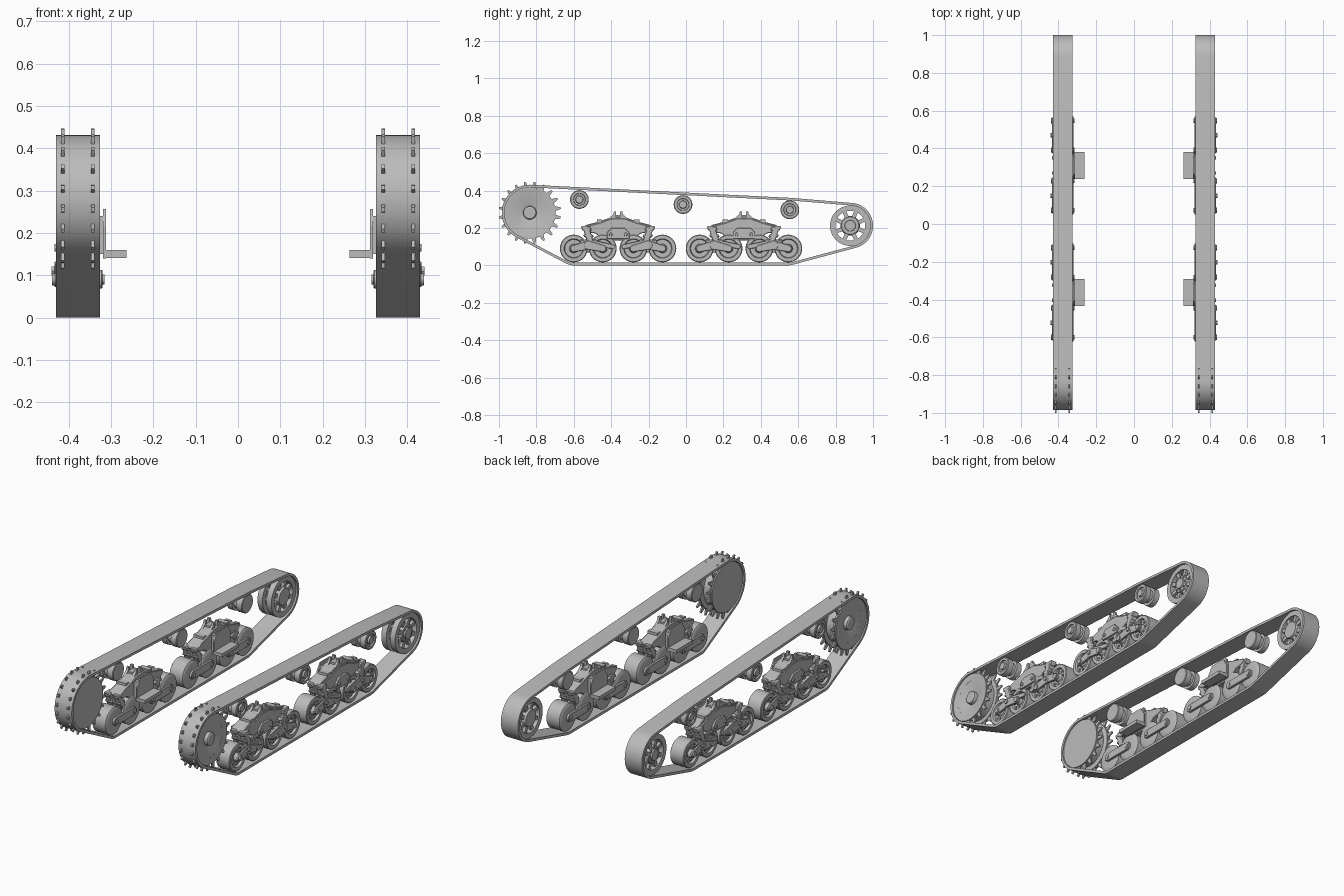
import bpy, bmesh, math
from math import sin, cos, pi, tau
from mathutils import Vector, geometry

cube = bpy.data.objects.get("Cube")
if cube:
    bpy.data.objects.remove(cube)

grey = bpy.data.materials.new("steel_grey")
grey.use_nodes = True
grey.diffuse_color = (0.5, 0.5, 0.5, 1)
grey.node_tree.nodes["Principled BSDF"].inputs["Base Color"].default_value = (0.5, 0.5, 0.5, 1)


def finish(name, bm, bevel=0):
    """Turn a left-side bmesh into an object mirrored to the right side."""
    bmesh.ops.recalc_face_normals(bm, faces=bm.faces)
    mesh = bpy.data.meshes.new(name)
    bm.to_mesh(mesh)
    bm.free()
    mesh.materials.append(grey)
    ob = bpy.data.objects.new(name, mesh)
    bpy.context.collection.objects.link(ob)
    if bevel:
        b = ob.modifiers.new("Bevel", 'BEVEL')
        b.width, b.segments = bevel, 1
    ob.modifiers.new("Mirror", 'MIRROR').use_mirror_merge = False
    bpy.ops.object.select_all(action='DESELECT')
    ob.select_set(True)
    bpy.context.view_layer.objects.active = ob
    bpy.ops.object.shade_smooth_by_angle(angle=math.radians(32))


def extrude(bm, pts, x0, x1):
    """Solid from a y-z outline between two x planes."""
    a, b = ([bm.verts.new((x, y, z)) for y, z in pts] for x in (x0, x1))
    bm.faces.new(a)
    bm.faces.new(b[::-1])
    for i in range(len(pts)):
        j = (i + 1) % len(pts)
        bm.faces.new((a[i], a[j], b[j], b[i]))


def box(bm, y, z, x0, x1):
    extrude(bm, [(y[0], z[0]), (y[1], z[0]), (y[1], z[1]), (y[0], z[1])], x0, x1)


def lathe(bm, c, profile, n=40, closed=False):
    """Revolve (x, radius) points around the x axis through c."""
    rings = []
    for x, r in profile:
        if r == 0:
            rings.append([bm.verts.new((x, *c))] * n)
        else:
            rings.append([bm.verts.new((x, c[0] + r * cos(tau * i / n), c[1] + r * sin(tau * i / n)))
                          for i in range(n)])
    pairs = list(zip(rings, rings[1:])) + ([(rings[-1], rings[0])] if closed else [])
    for p, q in pairs:
        for i in range(n):
            j = (i + 1) % n
            quad = list(dict.fromkeys((p[i], p[j], q[j], q[i])))
            bm.faces.new(quad)


def disc(bm, c, r, x0, x1, n=24):
    lathe(bm, c, [(x0, 0), (x0, r), (x1, r), (x1, 0)], n)


def hull(circles, n=32):
    """Convex outline wrapped round (y, z, radius) circles."""
    pts = [Vector((y + r * cos(tau * i / n), z + r * sin(tau * i / n)))
           for y, z, r in circles for i in range(n)]
    return [pts[i] for i in geometry.convex_hull_2d(pts)], geometry.convex_hull_2d(pts)


def polar(c, r, a):
    return c[0] + r * cos(a), c[1] + r * sin(a)


SPROCKET, IDLER = (-0.835, 0.281), (0.878, 0.212)
ROLLERS = [(-0.57, 0.352), (-0.016, 0.325), (0.555, 0.297)]
BOGIES = (-0.363, 0.31)
WHEELS = (-0.237, -0.082, 0.082, 0.237)
AXLE_Z = 0.09

# Track belt wrapped round all running wheels
n = 64
circles = [(*SPROCKET, 0.15), (*IDLER, 0.122), (BOGIES[0] - 0.237, AXLE_Z, 0.09),
           (BOGIES[1] + 0.237, AXLE_Z, 0.09)] + [(*r, 0.064) for r in ROLLERS]
outer, order = hull(circles, n)
inner = []
for k in order:
    y, z, r = circles[k // n]
    inner.append(polar((y, z), r - 0.014, tau * (k % n) / n))
bm = bmesh.new()
loops = [[bm.verts.new((x, *p)) for p in path]
         for x, path in ((0.326, outer), (0.43, outer), (0.43, inner), (0.326, inner))]
for p, q in zip(loops, loops[1:] + loops[:1]):
    for i in range(len(p)):
        j = (i + 1) % len(p)
        bm.faces.new((p[i], p[j], q[j], q[i]))
finish("track_belt", bm)

# Drive sprocket: dished drum with two toothed rings
bm = bmesh.new()
lathe(bm, SPROCKET, [(0.332, 0), (0.332, 0.134), (0.35, 0.134), (0.35, 0.11), (0.40, 0.11), (0.405, 0.134),
                     (0.424, 0.134), (0.424, 0.126), (0.402, 0.036), (0.42, 0.034), (0.424, 0.028), (0.424, 0)], 64)
finish("drive_sprocket", bm)
bm = bmesh.new()
for x in (0.343, 0.414):
    lathe(bm, SPROCKET, [(x - 0.004, 0.1), (x - 0.004, 0.138), (x + 0.004, 0.138), (x + 0.004, 0.1)], 60, True)
    for i in range(20):
        a = tau * (i + 0.5) / 20
        extrude(bm, [polar(SPROCKET, r, a + d) for r, d in
                     ((0.132, -0.1), (0.148, -0.065), (0.167, -0.03), (0.167, 0.03), (0.148, 0.065), (0.132, 0.1))],
                x - 0.004, x + 0.004)
finish("sprocket_teeth", bm)

# Rear idler: two spoked rims on one hub
bm = bmesh.new()
for x0, x1 in ((0.336, 0.366), (0.39, 0.42)):
    lathe(bm, IDLER, [(x0, 0.08), (x0, 0.108), (x1, 0.108), (x1, 0.08)], 48, True)
    for i in range(8):
        a = tau * (i + 0.5) / 8
        extrude(bm, [polar(IDLER, r, a + d) for r, d in
                     ((0.04, -0.28), (0.085, -0.12), (0.085, 0.12), (0.04, 0.28))], x0 + 0.007, x1 - 0.007)
finish("idler_wheel", bm)
bm = bmesh.new()
lathe(bm, IDLER, [(0.332, 0), (0.332, 0.045), (0.36, 0.052), (0.4, 0.052), (0.418, 0.046), (0.418, 0.03),
                  (0.426, 0.028), (0.426, 0)], 32)
for i in range(8):
    disc(bm, polar(IDLER, 0.038, tau * i / 8), 0.005, 0.415, 0.423, 6)
finish("idler_hub", bm)

# Return rollers
bm = bmesh.new()
for c in ROLLERS:
    lathe(bm, c, [(0.33, 0), (0.33, 0.046), (0.333, 0.05), (0.365, 0.05), (0.365, 0.036), (0.39, 0.036),
                  (0.39, 0.05), (0.421, 0.05), (0.424, 0.046), (0.424, 0.033), (0.416, 0.031), (0.416, 0.021),
                  (0.426, 0.019), (0.426, 0)])
finish("return_rollers", bm)

# Road wheels with dished faces, hub and lightening bosses
bm = bmesh.new()
for b in BOGIES:
    for w in WHEELS:
        c = (b + w, AXLE_Z)
        lathe(bm, c, [(0.333, 0), (0.333, 0.05), (0.336, 0.07), (0.339, 0.074), (0.417, 0.074), (0.42, 0.07),
                      (0.42, 0.052), (0.408, 0.048), (0.408, 0.024), (0.424, 0.02), (0.424, 0)])
        for i in range(8):
            disc(bm, polar(c, 0.037, tau * i / 8), 0.006, 0.405, 0.414, 8)
finish("road_wheels", bm)

# Wheel arms on both faces, axle caps and spring seats
arms, caps, seats = bmesh.new(), bmesh.new(), bmesh.new()
for b in BOGIES:
    for s in (-1, 1):
        y0, y1 = b + s * 0.082, b + s * 0.237
        ym = b + s * 0.16
        extrude(arms, hull([(y0, AXLE_Z, 0.022), (y1, AXLE_Z, 0.022)])[0], 0.32, 0.334)
        extrude(arms, hull([(y0, AXLE_Z, 0.018), (ym, 0.108, 0.024)])[0], 0.422, 0.434)
        extrude(arms, hull([(y1, AXLE_Z, 0.018), (ym, 0.108, 0.024)])[0], 0.421, 0.433)
        extrude(arms, hull([(b + s * 0.03, 0.1, 0.012), (ym, 0.125, 0.016)])[0], 0.395, 0.428)
        for y in (y0, y1):
            disc(caps, (y, AXLE_Z), 0.014, 0.43, 0.44, 12)
            disc(caps, (y, AXLE_Z), 0.012, 0.316, 0.322, 12)
        disc(caps, (ym, 0.11), 0.012, 0.43, 0.441, 6)
        box(seats, (ym - 0.045, ym + 0.045), (0.115, 0.138), 0.345, 0.425)
finish("wheel_arms", arms, 0.002)
finish("axle_caps", caps)
finish("spring_seats", seats, 0.004)

# Inclined spring columns with collars
bm = bmesh.new()
for b in BOGIES:
    for s in (-1, 1):
        for x0, x1 in ((0.34, 0.375), (0.39, 0.43)):
            for z0, z1, w in ((0.13, 0.205, 0.018), (0.15, 0.165, 0.026), (0.185, 0.21, 0.025)):
                y = [b + s * (0.15 + (z - 0.13) * 0.3) for z in (z0, z1)]
                extrude(bm, [(y[0] - w, z0), (y[0] + w, z0), (y[1] + w, z1), (y[1] - w, z1)], x0, x1)
finish("spring_columns", bm, 0.004)

# Rocker beam: arched body, ribs, top tabs and pivot cover
half = [(0.035, 0.258), (0.1, 0.235), (0.175, 0.215), (0.185, 0.2), (0.165, 0.186),
        (0.12, 0.178), (0.085, 0.15), (0.06, 0.14)]
beam, tabs, cover = bmesh.new(), bmesh.new(), bmesh.new()
for b in BOGIES:
    outline = [(b + y, z) for y, z in half] + [(b - y, z) for y, z in half[::-1]]
    extrude(beam, outline, 0.338, 0.41)
    extrude(beam, [(y, z - 0.008) for y, z in outline], 0.41, 0.418)
    for s in (-1, 1):
        for x in (0.35, 0.398):
            extrude(tabs, [(b + s * y, z) for y, z in
                           ((0.01, 0.25), (0.05, 0.25), (0.026, 0.272), (0.022, 0.288), (0.01, 0.288))], x, x + 0.014)
        box(tabs, (b + s * 0.1 - 0.014, b + s * 0.1 + 0.014), (0.225, 0.245), 0.35, 0.41)
        disc(cover, (b + s * 0.04, 0.165), 0.01, 0.425, 0.434, 8)
    box(tabs, (b - 0.028, b + 0.028), (0.25, 0.268), 0.362, 0.4)
    extrude(cover, [(b + y, z) for y, z in ((-0.06, 0.142), (0.06, 0.142), (0.06, 0.175), (0.035, 0.2),
                                            (-0.035, 0.2), (-0.06, 0.175))], 0.41, 0.428)
finish("rocker_beams", beam, 0.003)
finish("beam_tabs", tabs)
finish("pivot_covers", cover, 0.002)

# Inner mounting plate with shelf towards the hull
bm = bmesh.new()
for b in BOGIES:
    extrude(bm, [(b + y, z) for y, z in ((-0.072, 0.14), (0.072, 0.14), (0.072, 0.215), (0.045, 0.257),
                                         (-0.045, 0.257), (-0.072, 0.215))], 0.312, 0.319)
    box(bm, (b - 0.06, b + 0.06), (0.15, 0.24), 0.319, 0.34)
    box(bm, (b - 0.072, b + 0.072), (0.141, 0.16), 0.263, 0.314)
finish("hull_mounts", bm)
